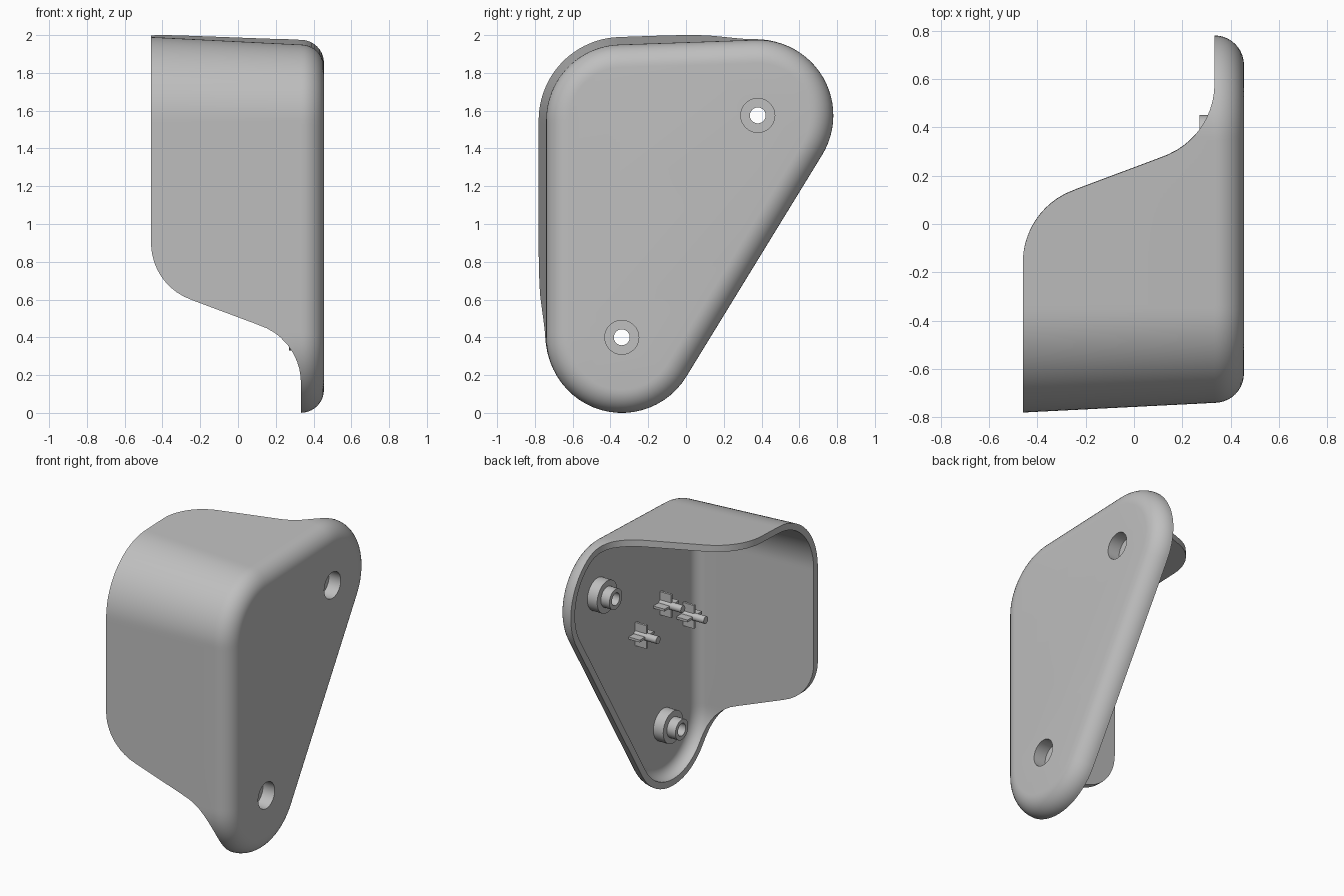
import bpy, bmesh, math
from mathutils import Matrix, Vector

if "Cube" in bpy.data.objects:
    bpy.data.objects.remove(bpy.data.objects["Cube"])

grey = bpy.data.materials.new("light_grey")
grey.diffuse_color = (0.52, 0.52, 0.52, 1)
grey.use_nodes = True
grey.node_tree.nodes["Principled BSDF"].inputs["Base Color"].default_value = grey.diffuse_color

A, C, B = (-0.34, 0.40), (-0.34, 1.55), (0.38, 1.575)   # corner centres (y, z)
R = 0.40            # corner radius
X_BACK, X_RIM, FILLET, WALL = -0.46, 0.333, 0.122, 0.045
HOLES = [A, B]


def finish(name, bm, angle=30):
    bmesh.ops.remove_doubles(bm, verts=bm.verts[:], dist=0.0002)
    bmesh.ops.recalc_face_normals(bm, faces=bm.faces[:])
    me = bpy.data.meshes.new(name)
    bm.to_mesh(me)
    bm.free()
    me.materials.append(grey)
    ob = bpy.data.objects.new(name, me)
    bpy.context.collection.objects.link(ob)
    smooth(ob, angle)
    return ob


def smooth(ob, angle=30):
    bpy.ops.object.select_all(action='DESELECT')
    ob.select_set(True)
    bpy.context.view_layer.objects.active = ob
    bpy.ops.object.shade_smooth_by_angle(angle=math.radians(angle))


def outline():
    """Rounded triangle as (centre y, centre z, normal angle) samples."""
    top = math.atan2(0.72, -0.025)
    hyp = math.atan2(-0.72, 1.175)
    corners = [(C, math.pi, top, B, 36), (B, top, hyp, A, 8), (A, hyp, -math.pi, C, 48)]
    pts = []
    for c, a0, a1, nxt, n_line in corners:
        for i in range(25):
            pts.append((c[0], c[1], a0 + (a1 - a0) * i / 24))
        for i in range(1, n_line):
            f = i / n_line
            pts.append((c[0] + (nxt[0] - c[0]) * f, c[1] + (nxt[1] - c[1]) * f, a1))
    return pts


def lip(y, z):
    """Depth of the open edge: deep hood that sweeps down to the shallow rim."""
    s = 0.4 - ((y - A[0]) * 0.8527 - (z - A[1]) * 0.5225)
    t = max(0.9 - z, y + 0.16)
    r, t1, span = 0.32, 0.30, 0.74
    if s < 0.4 or t >= span:
        return X_RIM
    if t <= 0:
        return X_BACK
    drop = lambda u: r - math.sqrt(r * r - u * u)
    if t < t1:
        return X_BACK + drop(t)
    if t > span - t1:
        return X_RIM - drop(span - t)
    lo, hi = X_BACK + drop(t1), X_RIM - drop(t1)
    return lo + (hi - lo) * (t - t1) / (span - 2 * t1)


# Shell: outer face, fillet, drafted wall, lip, inner wall, inner fillet, floor
bm = bmesh.new()
pts = outline()
arc = [math.pi / 2 * i / 10 for i in range(11)]


def fillet_ring(a, r):
    return [bm.verts.new((X_RIM + r * math.sin(a),
                          cy + (R - FILLET + r * math.cos(a)) * math.cos(t),
                          cz + (R - FILLET + r * math.cos(a)) * math.sin(t))) for cy, cz, t in pts]


def lip_ring(inset):
    ring = []
    for cy, cz, t in pts:
        x = lip(cy + R * math.cos(t), cz + R * math.sin(t))
        r = R - inset + 0.04 * (X_RIM - x) / (X_RIM - X_BACK)
        ring.append(bm.verts.new((x, cy + r * math.cos(t), cz + r * math.sin(t))))
    return ring


rings = [fillet_ring(a, FILLET) for a in reversed(arc)]
rings += [lip_ring(0), lip_ring(WALL)]
rings += [fillet_ring(a, FILLET - WALL) for a in arc]
for r0, r1 in zip(rings, rings[1:]):
    for i in range(len(pts)):
        j = (i + 1) % len(pts)
        bm.faces.new((r0[i], r0[j], r1[j], r1[i]))
bm.faces.new(rings[0])
bm.faces.new(rings[-1])
shell = finish("shell", bm)

# Screw holes through the face
for k, (y, z) in enumerate(HOLES):
    bm = bmesh.new()
    bmesh.ops.create_cone(bm, cap_ends=True, segments=48, radius1=0.09, radius2=0.09, depth=0.3,
                          matrix=Matrix.Translation((0.45, y, z)) @ Matrix.Rotation(math.pi / 2, 4, 'Y'))
    cutter = finish("hole_cutter_%d" % k, bm)
    cutter.hide_render = True
    cutter.hide_set(True)
    bpy.context.view_layer.objects.active = shell
    mod = shell.modifiers.new("hole", 'BOOLEAN')
    mod.operation, mod.solver, mod.object = 'DIFFERENCE', 'EXACT', cutter
    bpy.ops.object.modifier_apply(modifier=mod.name)
    bpy.data.objects.remove(cutter)
smooth(shell)

# Stepped screw bosses with counterbore
boss = [(0.412, 0.11), (0.335, 0.11), (0.335, 0.07), (0.27, 0.07),
        (0.27, 0.042), (0.365, 0.042), (0.365, 0.09), (0.412, 0.09)]
for k, (y, z) in enumerate(HOLES):
    bm = bmesh.new()
    n = 48
    loops = [[bm.verts.new((x, y + r * math.cos(2 * math.pi * i / n), z + r * math.sin(2 * math.pi * i / n)))
              for i in range(n)] for x, r in boss]
    for a, b in zip(loops, loops[1:] + loops[:1]):
        for i in range(n):
            j = (i + 1) % n
            bm.faces.new((a[i], a[j], b[j], b[i]))
    finish("screw_boss_%d" % k, bm)

# Locating pins with cross ribs
for k, (y, z) in enumerate([(-0.04, 1.14), (-0.31, 1.25), (-0.56, 1.08)]):
    bm = bmesh.new()
    bmesh.ops.create_cone(bm, cap_ends=True, segments=24, radius1=0.025, radius2=0.025, depth=0.18,
                          matrix=Matrix.Translation((0.33, y, z)) @ Matrix.Rotation(math.pi / 2, 4, 'Y'))
    for size in ((0.09, 0.16, 0.016), (0.09, 0.016, 0.16)):
        bmesh.ops.create_cube(bm, size=1, matrix=Matrix.Translation((0.37, y, z)) @ Matrix.Diagonal((*size, 1)))
    finish("locating_pin_%d" % k, bm)
